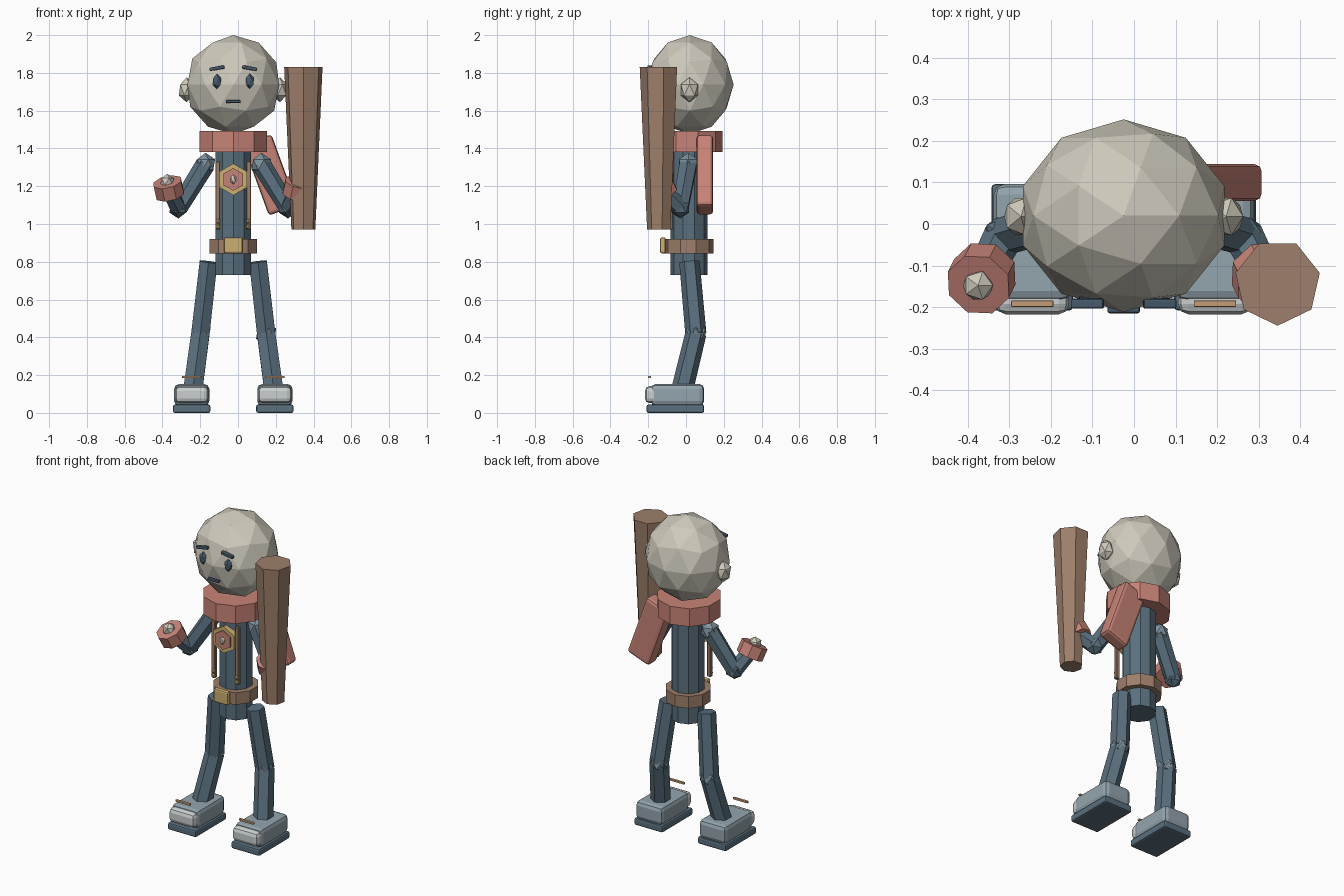
import bpy, bmesh, math
from mathutils import Vector, Matrix

cube = bpy.data.objects.get("Cube")
if cube:
    bpy.data.objects.remove(cube, do_unlink=True)

CX = -0.025  # symmetry plane of the figure


def material(name, rgb):
    m = bpy.data.materials.new(name)
    m.use_nodes = True
    linear = [(c / 255) ** 2.2 for c in rgb] + [1]
    m.diffuse_color = linear
    m.node_tree.nodes["Principled BSDF"].inputs["Base Color"].default_value = linear
    return m


SKIN = material("pale skin", (205, 200, 186))
PINK = material("salmon cloth", (198, 130, 118))
BLUE = material("slate cloth", (90, 111, 125))
LIGHT = material("light slate", (126, 146, 157))
BROWN = material("brown wood and leather", (156, 126, 106))
GOLD = material("gold", (202, 174, 112))
SHOE = material("grey blue shoe", (146, 163, 172))
TOE = material("pale grey toe", (200, 206, 207))
TAN = material("tan lace", (196, 156, 118))
DARK = material("dark slate", (72, 90, 106))


def finish(name, bm, mat, matrix):
    mesh = bpy.data.meshes.new(name)
    bm.to_mesh(mesh)
    bm.free()
    mesh.materials.append(mat)
    obj = bpy.data.objects.new(name, mesh)
    obj.matrix_world = matrix
    bpy.context.collection.objects.link(obj)
    return obj


def ball(name, mat, loc, size, detail=1):
    bm = bmesh.new()
    bmesh.ops.create_icosphere(bm, subdivisions=detail, radius=1)
    bmesh.ops.scale(bm, vec=size, verts=bm.verts)
    return finish(name, bm, mat, Matrix.Translation(loc))


def tube(name, mat, start, end, r1, r2, sides, spin=0.0):
    a, b = Vector(start), Vector(end)
    bm = bmesh.new()
    bmesh.ops.create_cone(bm, cap_ends=True, segments=sides, radius1=r1, radius2=r2,
                          depth=(b - a).length)
    turn = Vector((0, 0, 1)).rotation_difference(b - a).to_matrix().to_4x4()
    return finish(name, bm, mat, Matrix.Translation((a + b) / 2) @ turn @ Matrix.Rotation(spin, 4, 'Z'))


def box(name, mat, loc, size, bevel=0.0, tilt=0.0, segments=2):
    bm = bmesh.new()
    bmesh.ops.create_cube(bm, size=1)
    bmesh.ops.scale(bm, vec=size, verts=bm.verts)
    if bevel:
        bmesh.ops.bevel(bm, geom=bm.edges[:], offset=bevel, segments=segments,
                        profile=0.5, affect='EDGES')
    return finish(name, bm, mat, Matrix.Translation(loc) @ Matrix.Rotation(tilt, 4, 'Y'))


# Head and face
ball("head", SKIN, (CX, 0.02, 1.738), (0.255, 0.232, 0.262), 2)
box("mouth", DARK, (CX, -0.205, 1.648), (0.078, 0.02, 0.015), 0.005)

# Torso, scarf and belt
tube("torso", BLUE, (CX, 0.015, 0.73), (CX, 0.015, 1.42), 0.098, 0.098, 10)
tube("scarf", PINK, (CX, 0.005, 1.38), (CX, 0.005, 1.492), 0.188, 0.188, 10)
box("scarf_tail", PINK, (0.17, 0.1, 1.26), (0.16, 0.088, 0.4), 0.018, math.radians(-20))
tube("belt", BROWN, (CX, 0.013, 0.845), (CX, 0.013, 0.92), 0.133, 0.133, 10)
box("belt_buckle", GOLD, (CX, -0.122, 0.887), (0.1, 0.03, 0.085), 0.01)

# Chest emblem: stacked hexagons with a gem
for name, mat, r, front in (("emblem_rim", GOLD, 0.084, -0.108),
                            ("emblem_centre", PINK, 0.06, -0.116)):
    tube(name, mat, (CX, -0.07, 1.236), (CX, front, 1.236), r, r, 6)
ball("emblem_gem", SKIN, (CX, -0.118, 1.236), (0.018, 0.015, 0.026))

# Paired parts, each side mirrored about the symmetry plane
for side, s in (("right", -1), ("left", 1)):
    def at(x, y, z):
        return (CX + s * x, y, z)

    # Facial features
    ball(side + "_ear", SKIN, at(0.247, 0.018, 1.71), (0.046, 0.053, 0.066))
    ball(side + "_eye", DARK, at(0.087, -0.185, 1.755), (0.026, 0.02, 0.041))
    box(side + "_eyebrow", DARK, at(0.087, -0.192, 1.825), (0.08, 0.024, 0.018), 0.005,
        s * math.radians(10))

    # Suspender strap with clips
    box(side + "_strap", BROWN, at(0.082, -0.083, 1.15), (0.026, 0.022, 0.36), 0.003, 0, 1)
    for z in (0.985, 1.015):
        ball(side + "_strap_clip", GOLD, at(0.08, -0.095, z), (0.014, 0.012, 0.014))

    # Arm and gloved hand
    shoulder, elbow = at(0.148, 0.012, 1.315), at(0.29, -0.03, 1.085)
    hand = Vector(at(0.342, -0.131, 1.188))
    axis = Vector((s * 0.2, -0.4, 0.88)).normalized()
    ball(side + "_shoulder", LIGHT, shoulder, (0.058, 0.058, 0.062))
    tube(side + "_upper_arm", BLUE, shoulder, elbow, 0.052, 0.048, 6)
    ball(side + "_elbow", BLUE, elbow, (0.054, 0.054, 0.056))
    tube(side + "_forearm", BLUE, elbow, hand, 0.048, 0.042, 6)
    tube(side + "_cuff", PINK, hand - axis * 0.038, hand + axis * 0.038, 0.08, 0.08, 8, math.pi / 8)
    ball(side + "_hand", SKIN, hand + axis * 0.042, (0.04, 0.04, 0.04))

    # Leg
    hip, knee, ankle = at(0.131, 0.018, 0.8), at(0.174, 0.052, 0.42), at(0.213, -0.018, 0.13)
    tube(side + "_thigh", BLUE, knee, hip, 0.056, 0.054, 6)
    ball(side + "_knee", LIGHT, knee, (0.06, 0.06, 0.06))
    tube(side + "_shin", BLUE, ankle, knee, 0.058, 0.056, 6)

    # Shoe
    box(side + "_sole", BLUE, at(0.22, -0.056, 0.022), (0.197, 0.305, 0.044), 0.01)
    box(side + "_shoe", SHOE, at(0.22, -0.045, 0.095), (0.186, 0.282, 0.115), 0.025)
    box(side + "_toe_cap", TOE, at(0.22, -0.175, 0.097), (0.178, 0.085, 0.09), 0.025)
    box(side + "_lace", TAN, at(0.22, -0.192, 0.19), (0.102, 0.016, 0.012), 0.003)

# Wooden club beside the left hand
tube("club", BROWN, (0.346, -0.141, 0.97), (0.346, -0.141, 1.83), 0.065, 0.104, 7, math.pi)
